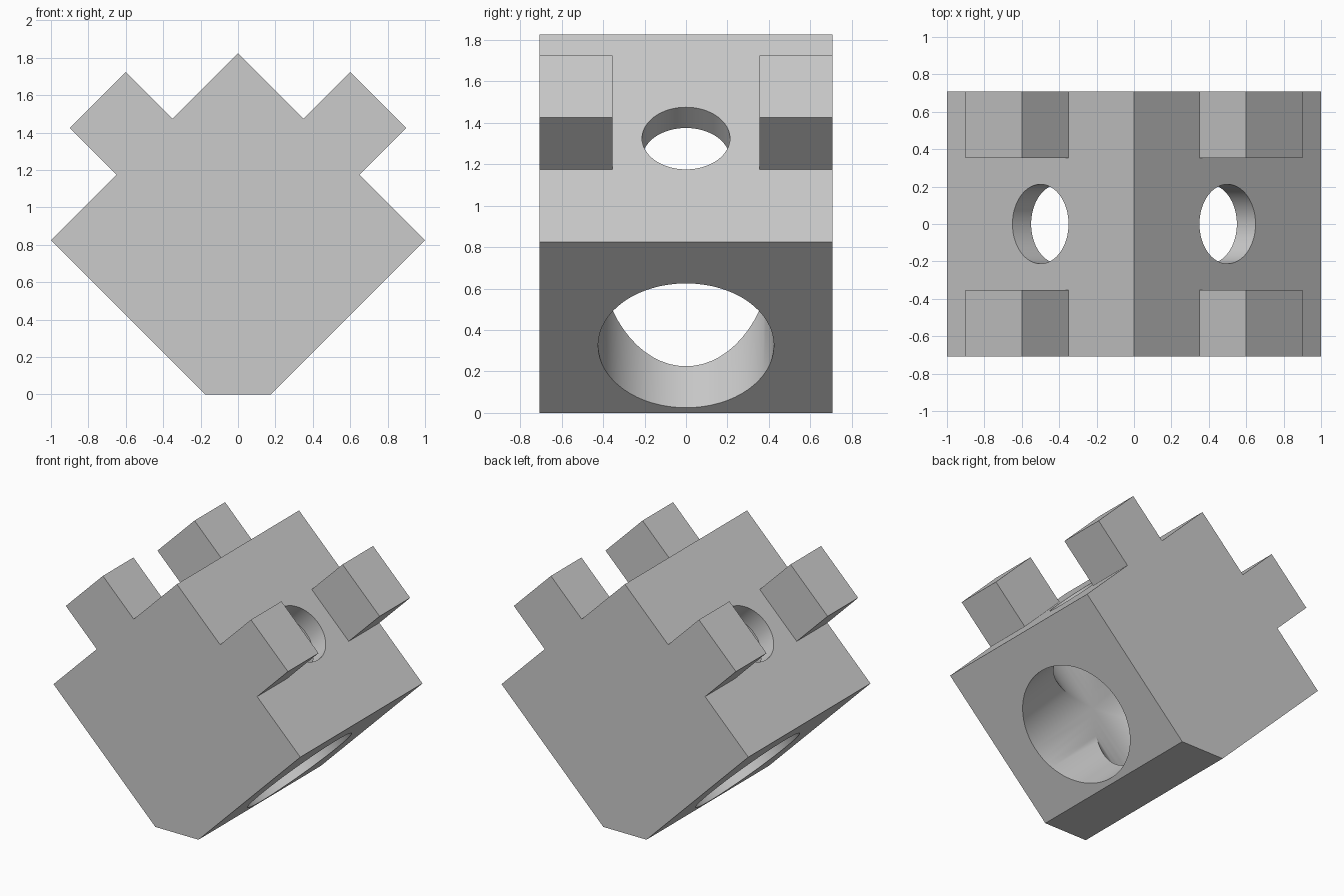
import bpy, bmesh, math
from mathutils import Vector

cube = bpy.data.objects.get("Cube")
if cube:
    bpy.data.objects.remove(cube, do_unlink=True)

grey = bpy.data.materials.new("plain grey")
grey.use_nodes = True
grey.diffuse_color = (0.6, 0.6, 0.6, 1)
grey.node_tree.nodes["Principled BSDF"].inputs["Base Color"].default_value = (0.6, 0.6, 0.6, 1)

HALF = math.sqrt(0.5)           # half the block's side
MID = 0.825                     # height of the block's centre
LUG_Y = HALF / 2                # inner side of the lugs
LUG_LOW, LUG_HIGH = 1.175, 1.475
LUG_RISE = 0.25                 # lug length along x and z


def add_object(name, bm):
    mesh = bpy.data.meshes.new(name)
    bm.to_mesh(mesh)
    bm.free()
    mesh.materials.append(grey)
    obj = bpy.data.objects.new(name, mesh)
    bpy.context.collection.objects.link(obj)
    return obj


# Block standing on its clipped edge
bm = bmesh.new()
clip = 1 - MID
profile = [(-clip, 0), (clip, 0), (1, MID), (0, MID + 1), (-1, MID)]
face = bm.faces.new([bm.verts.new((x, -HALF, z)) for x, z in profile])
solid = bmesh.ops.extrude_face_region(bm, geom=[face], use_keep_orig=True)
new_verts = [g for g in solid["geom"] if isinstance(g, bmesh.types.BMVert)]
bmesh.ops.translate(bm, verts=new_verts, vec=(0, 2 * HALF, 0))
bmesh.ops.recalc_face_normals(bm, faces=bm.faces)

# Four corner lugs raised from the two upper faces
cuts = [((0, s * LUG_Y, 0), (0, 1, 0)) for s in (-1, 1)]
cuts += [((0, 0, z), (0, 0, 1)) for z in (LUG_LOW, LUG_HIGH)]
for co, no in cuts:
    bmesh.ops.bisect_plane(bm, geom=bm.verts[:] + bm.edges[:] + bm.faces[:],
                           plane_co=co, plane_no=no)
bm.normal_update()
feet = []
for f in bm.faces:
    c = f.calc_center_median()
    if f.normal.z > 0.5 and LUG_LOW < c.z < LUG_HIGH and abs(c.y) > LUG_Y:
        feet.append(f)
lugs = bmesh.ops.extrude_face_region(bm, geom=feet)
for v in lugs["geom"]:
    if isinstance(v, bmesh.types.BMVert):
        v.co += Vector((math.copysign(LUG_RISE, v.co.x), 0, LUG_RISE))
bmesh.ops.dissolve_limit(bm, angle_limit=0.01, verts=bm.verts[:], edges=bm.edges[:])
bmesh.ops.recalc_face_normals(bm, faces=bm.faces)
block = add_object("block_with_lugs", bm)


# Crossing bores, each wide from below and narrow through the upper wall
def cutter(name, radius, start, end, side):
    bm = bmesh.new()
    bmesh.ops.create_cone(bm, cap_ends=True, segments=64, radius1=radius,
                          radius2=radius, depth=end - start)
    bmesh.ops.translate(bm, verts=bm.verts, vec=(0, 0, (start + end) / 2))
    obj = add_object(name, bm)
    obj.rotation_euler.y = side * math.pi / 4
    obj.location.z = MID
    obj.hide_render = True
    return obj


bpy.context.view_layer.objects.active = block
WALL = 0.1 * math.sqrt(2)
cutters = []
for name, radius, start, end in (("wide_bore", 0.6 * HALF, -1, HALF - WALL),
                                 ("narrow_bore", 0.3 * HALF, 0.35, 1)):
    for side in (-1, 1):
        tool = cutter(name, radius, start, end, side)
        mod = block.modifiers.new(name, "BOOLEAN")
        mod.operation = "DIFFERENCE"
        mod.solver = "EXACT"
        mod.object = tool
        cutters.append(tool)
bpy.context.view_layer.update()
for mod in list(block.modifiers):
    bpy.ops.object.modifier_apply(modifier=mod.name)
for tool in cutters:
    bpy.data.objects.remove(tool, do_unlink=True)

# Smooth bores, crisp block edges
bpy.ops.object.select_all(action="DESELECT")
block.select_set(True)
bpy.ops.object.shade_smooth_by_angle(angle=math.radians(30))
